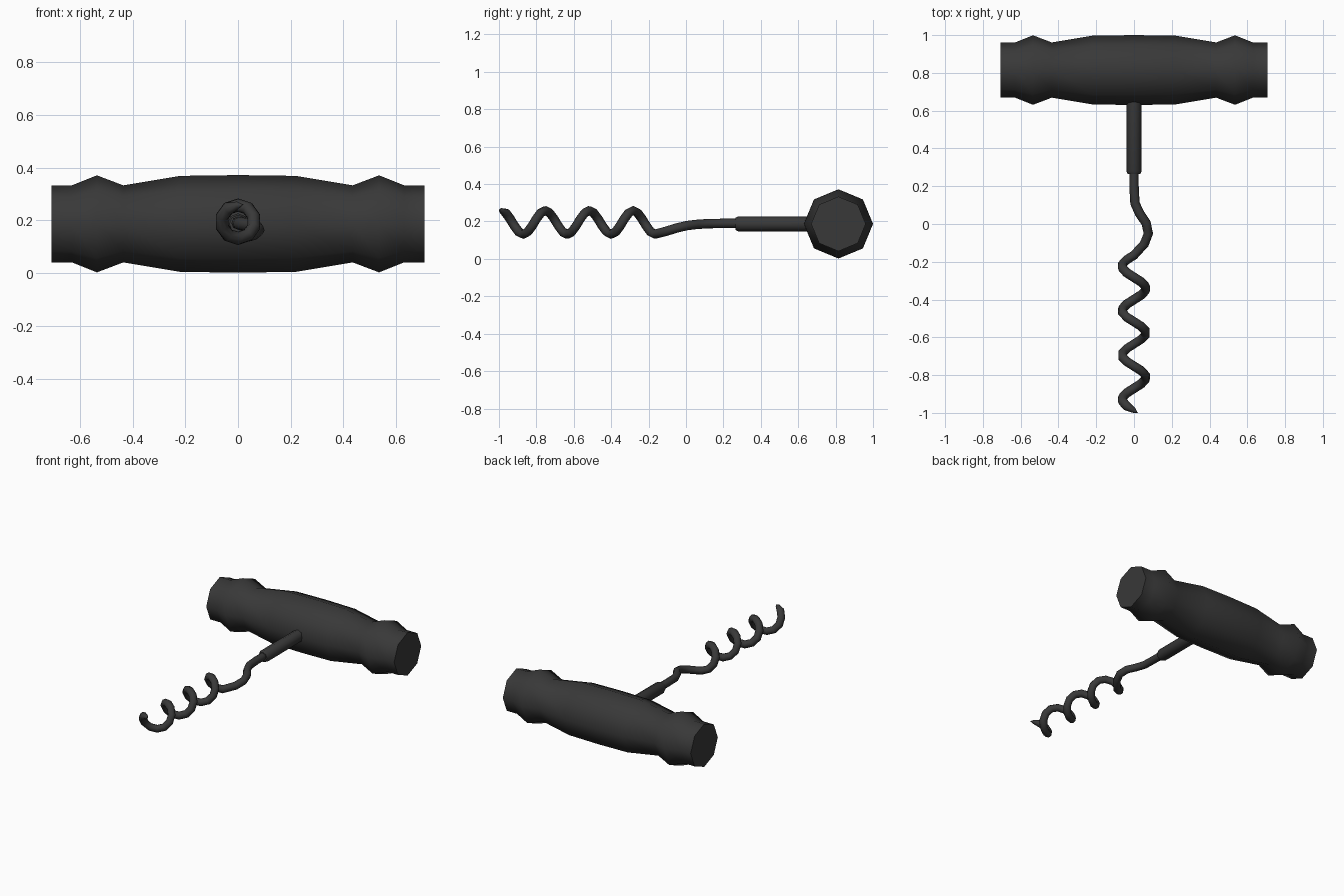
import bpy, math

if "Cube" in bpy.data.objects:
    bpy.data.objects.remove(bpy.data.objects["Cube"])

ZC = 0.187   # height of the shared axis
YH = 0.815   # handle axis position


def lathe(name, profile, place, sides=8):
    """Closed turned solid; profile = (distance along axis, radius)."""
    verts, faces = [], []
    for d, r in profile:
        for i in range(sides):
            a = 2 * math.pi * i / sides
            verts.append(place(d, r * math.cos(a), r * math.sin(a)))
    n = len(profile)
    for k in range(n - 1):
        for i in range(sides):
            j = (i + 1) % sides
            faces.append((k * sides + i, k * sides + j,
                          (k + 1) * sides + j, (k + 1) * sides + i))
    faces.append(tuple(reversed(range(sides))))
    faces.append(tuple(range((n - 1) * sides, n * sides)))
    me = bpy.data.meshes.new(name)
    me.from_pydata(verts, [], faces)
    ob = bpy.data.objects.new(name, me)
    bpy.context.collection.objects.link(ob)
    finish(ob, 50)
    return ob


def finish(ob, angle):
    bpy.ops.object.select_all(action='DESELECT')
    ob.select_set(True)
    bpy.context.view_layer.objects.active = ob
    if ob.type == 'CURVE':
        bpy.ops.object.convert(target='MESH')
        ob = bpy.context.object
    bpy.ops.object.mode_set(mode='EDIT')
    bpy.ops.mesh.select_all(action='SELECT')
    bpy.ops.mesh.normals_make_consistent(inside=False)
    bpy.ops.object.mode_set(mode='OBJECT')
    bpy.ops.object.shade_smooth_by_angle(angle=math.radians(angle))
    ob.data.materials.clear()
    ob.data.materials.append(dark)


dark = bpy.data.materials.new("dark_grey")
dark.diffuse_color = (0.04, 0.04, 0.04, 1)
dark.use_nodes = True
dark.node_tree.nodes["Principled BSDF"].inputs["Base Color"].default_value = dark.diffuse_color

# Turned octagonal handle, profile mirrored about the middle
half = [(0.22, 0.182), (0.435, 0.146), (0.535, 0.184), (0.63, 0.146), (0.708, 0.146)]
profile = [(-x, r) for x, r in reversed(half)] + [(0, 0.185)] + half
lathe("handle", profile, lambda d, u, v: (d, YH + u, ZC + v))

# Shank with a small chamfer at its lower end
lathe("shank", [(0.265, 0.033), (0.28, 0.04), (0.70, 0.04)],
      lambda d, u, v: (u, d, ZC + v))

# Worm: straight lead-in, widening bend, then a regular helix to a point
path = [(0, 0.30, 0.19, 1), (0, 0.20, 0.19, 1), (0.005, 0.11, 0.188, 1),
        (0.03, 0.055, 0.184, 1), (0.064, 0.005, 0.178, 1),
        (0.076, -0.05, 0.165, 1), (0.055, -0.105, 0.148, 1)]
PITCH, R, STEPS = 0.235, 0.063, 10
for i in range(int(3.5 * STEPS) + 1):
    t = i / STEPS
    a = 2 * math.pi * t
    path.append((-R * math.sin(a), -0.165 - PITCH * t, 0.195 - R * math.cos(a), 1))
x, y, z, _ = path[-1]
path[-1] = (x, y, z, 0.55)
path.append((0.02, -1.0, z + 0.002, 0.02))

cu = bpy.data.curves.new("worm", 'CURVE')
cu.dimensions = '3D'
cu.bevel_depth = 0.025
cu.bevel_resolution = 2
cu.use_fill_caps = True
sp = cu.splines.new('POLY')
sp.points.add(len(path) - 1)
for p, (x, y, z, rad) in zip(sp.points, path):
    p.co = (x, y, z, 1)
    p.radius = rad
worm = bpy.data.objects.new("worm", cu)
bpy.context.collection.objects.link(worm)
finish(worm, 60)
